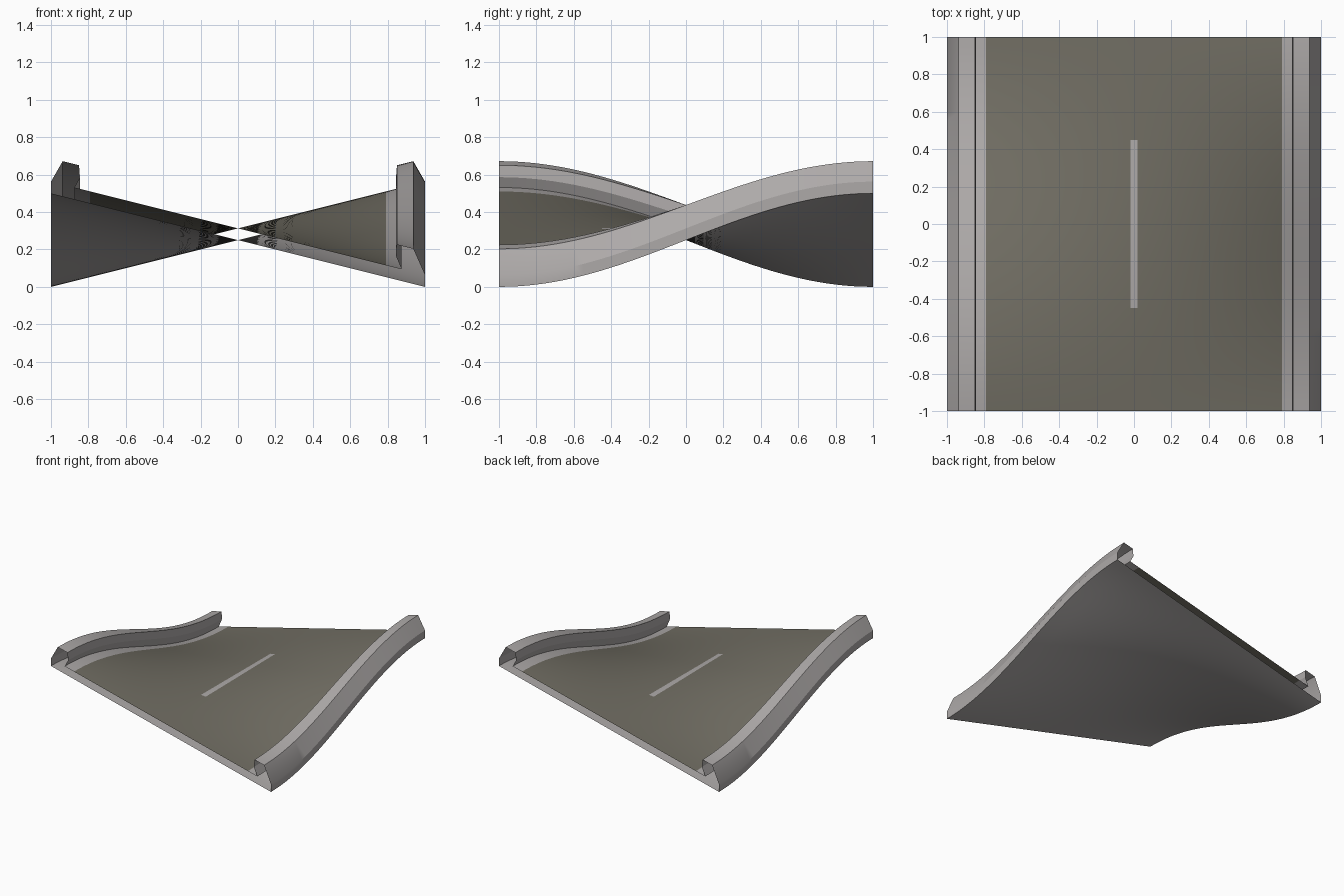
import bpy, bmesh, math

if "Cube" in bpy.data.objects:
    bpy.data.objects.remove(bpy.data.objects["Cube"])

def material(name, rgb):
    m = bpy.data.materials.new(name)
    m.diffuse_color = (*rgb, 1)
    m.use_nodes = True
    m.node_tree.nodes["Principled BSDF"].inputs["Base Color"].default_value = m.diffuse_color
    return m

GREY = material("light grey plastic", (0.42, 0.40, 0.395))
ROAD = material("dark olive road", (0.165, 0.155, 0.125))
SEGMENTS = 40

def twist(x, y):
    # each side eases up or down by half a unit along the length
    return 0.25 + 0.25 * x * math.sin(math.pi / 2 * y)

def sweep(name, profile, is_road=lambda x, y: False):
    """Sweep an open (x, height) profile along y, following the twist."""
    bm = bmesh.new()
    rows = []
    for i in range(SEGMENTS + 1):
        y = -1 + 2 * i / SEGMENTS
        rows.append([bm.verts.new((x, y, twist(x, y) + h)) for x, h in profile])
    for a, b in zip(rows, rows[1:]):
        for j in range(len(profile) - 1):
            f = bm.faces.new((a[j], a[j + 1], b[j + 1], b[j]))
            c = f.calc_center_median()
            f.material_index = 1 if is_road(c.x, c.y) else 0
    me = bpy.data.meshes.new(name)
    bm.to_mesh(me)
    bm.free()
    me.materials.append(GREY)
    me.materials.append(ROAD)
    ob = bpy.data.objects.new(name, me)
    bpy.context.collection.objects.link(ob)
    bpy.context.view_layer.objects.active = ob
    ob.select_set(True)
    bpy.ops.object.shade_smooth_by_angle(angle=math.radians(25))
    ob.select_set(False)

def span(a, b, n):
    return [a + (b - a) * i / n for i in range(n + 1)]

# underside, facing down (ends stay open, the piece is hollow)
sweep("underside", [(x, 0) for x in span(1, -1, 16)])

# road deck with light edge strips and a short centre dash
xs = [-0.875] + span(-0.79, -0.02, 7) + span(0.02, 0.79, 7) + [0.875]
sweep("road_deck", [(x, 0.0625) for x in xs],
      lambda x, y: abs(x) < 0.79 and not (abs(x) < 0.02 and abs(y) < 0.47))

# side rails: outer wall, bevel, flat top, lip and undercut
RAIL = [(0.875, 0.0625), (0.845, 0.125), (0.85, 0.1875),
        (0.9375, 0.1875), (1, 0.0625), (1, 0)]
sweep("right_rail", RAIL)
sweep("left_rail", [(-x, h) for x, h in reversed(RAIL)])
